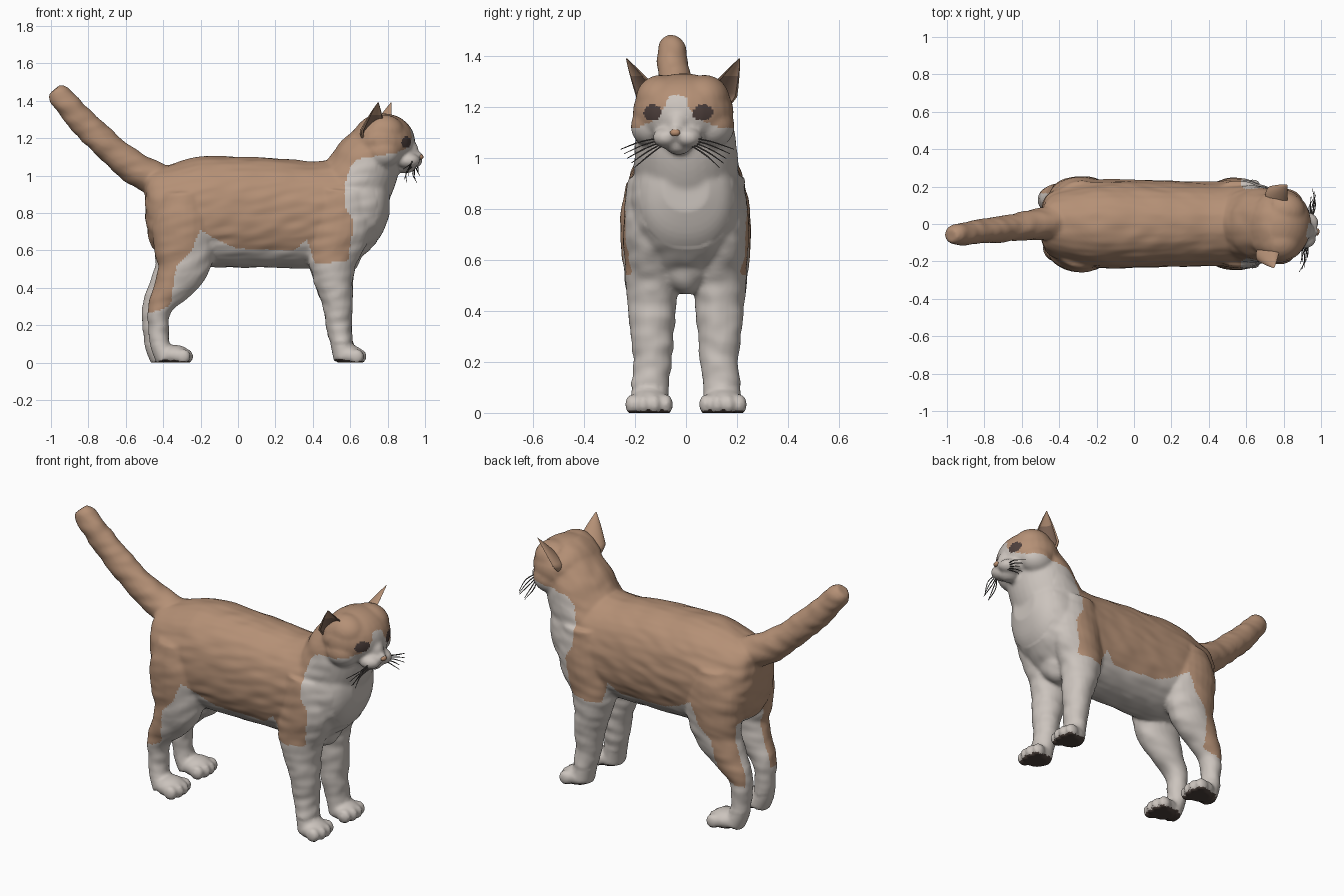
import bpy, bmesh, math
from mathutils import Vector, Matrix, noise

if "Cube" in bpy.data.objects:
    bpy.data.objects.remove(bpy.data.objects["Cube"])

# ---------- materials ----------
def material(name, rgb):
    m = bpy.data.materials.new(name)
    m.diffuse_color = (*rgb, 1)
    m.use_nodes = True
    m.node_tree.nodes["Principled BSDF"].inputs["Base Color"].default_value = m.diffuse_color
    return m

TAN = material("tan fur", (0.46, 0.28, 0.18))
WHITE = material("white fur", (0.60, 0.55, 0.51))
DARK = material("dark eye", (0.075, 0.05, 0.045))
PAD = material("paw pad", (0.07, 0.05, 0.042))
INNER = material("inner ear", (0.25, 0.155, 0.11))
NOSE = material("nose pink", (0.48, 0.27, 0.16))
WHISKER = material("whisker grey", (0.09, 0.08, 0.075))

# ---------- helpers ----------
TURN = math.radians(-9)          # the head is turned slightly
FWD = Vector((math.cos(TURN), math.sin(TURN), 0))
LEFT = Vector((-math.sin(TURN), math.cos(TURN), 0))
HEAD = Vector((0.77, -0.01, 0))

def head_point(f, l, z):
    return HEAD + FWD * f + LEFT * l + Vector((0, 0, z))

def interp(v, table):
    if v <= table[0][0]:
        return table[0][1]
    for (a, p), (b, q) in zip(table, table[1:]):
        if v <= b:
            return p + (q - p) * (v - a) / (b - a)
    return table[-1][1]

def catmull(keys, steps):
    k = [keys[0]] + list(keys) + [keys[-1]]
    out = []
    for i in range(1, len(k) - 2):
        for s in range(steps):
            t = s / steps
            out.append([0.5 * (2 * b + (c - a) * t + (2 * a - 5 * b + 4 * c - d) * t * t
                               + (3 * b - a - 3 * c + d) * t ** 3)
                        for a, b, c, d in zip(*k[i - 1:i + 3])])
    return out + [list(keys[-1])]

def skin(bm, rings):
    """Join rings of points into a closed tube; faces store their place in the ring."""
    vs = [[bm.verts.new(p) for p in r] for r in rings]
    n = len(vs[0])
    for a, b in zip(vs, vs[1:]):
        for i in range(n):
            bm.faces.new((a[i], a[(i + 1) % n], b[(i + 1) % n], b[i])).material_index = i
    bm.faces.new(vs[0][::-1])
    bm.faces.new(vs[-1])

def loft(bm, keys, n=32, steps=5, power=2.0, axis=None):
    """Keys are x, y, z, half width across, half depth; axis fixes the ring direction."""
    pts = catmull(keys, steps)
    rings = []
    for i, (x, y, z, a, b) in enumerate(pts):
        t = axis or (Vector(pts[min(i + 1, len(pts) - 1)][:3]) - Vector(pts[max(i - 1, 0)][:3])).normalized()
        ref = Vector((0, 1, 0)) if abs(t.y) < 0.9 else Vector((1, 0, 0))
        side = (ref - t * t.dot(ref)).normalized()
        up = t.cross(side)
        ring = []
        for j in range(n):
            c, s = math.cos(math.tau * j / n), math.sin(math.tau * j / n)
            c = math.copysign(abs(c) ** (2 / power), c)
            s = math.copysign(abs(s) ** (2 / power), s)
            ring.append(Vector((x, y, z)) + side * c * max(a, .001) + up * s * max(b, .001))
        rings.append(ring)
    skin(bm, rings)

def ball(bm, centre, radii, turn=0.0):
    m = Matrix.Translation(centre) @ Matrix.Rotation(turn, 4, 'Z') @ Matrix.Diagonal((*radii, 1))
    bmesh.ops.create_uvsphere(bm, u_segments=24, v_segments=16, radius=1, matrix=m)

def make_object(name, bm, mats):
    bmesh.ops.recalc_face_normals(bm, faces=bm.faces)
    me = bpy.data.meshes.new(name)
    bm.to_mesh(me)
    bm.free()
    ob = bpy.data.objects.new(name, me)
    bpy.context.scene.collection.objects.link(ob)
    for m in mats:
        me.materials.append(m)
    me.polygons.foreach_set("use_smooth", [True] * len(me.polygons))
    return ob

# ---------- body volumes ----------
bm = bmesh.new()
# torso
loft(bm, [(-.495, 0, .87, .08, .09), (-.465, 0, .83, .155, .20), (-.38, 0, .81, .20, .245),
          (-.2, 0, .81, .235, .292), (0, 0, .805, .235, .298), (.2, 0, .80, .23, .293),
          (.4, 0, .79, .225, .285), (.55, 0, .79, .225, .295), (.68, 0, .835, .21, .25),
          (.765, 0, .86, .165, .18), (.81, 0, .88, .09, .09)], power=2.2, axis=Vector((1, 0, 0)))
# neck
loft(bm, [(.54, 0, .82, .21, .20), (.64, 0, .97, .205, .195), (.70, -.005, 1.10, .193, .175),
          (.74, -.01, 1.2, .16, .13)])
# chest between the front legs
ball(bm, (.55, 0, .62), (.12, .12, .155))
# tail
loft(bm, [(-.36, .01, .95, .09, .09), (-.50, .0, 1.01, .084, .09), (-.62, -.015, 1.09, .074, .083),
          (-.73, -.03, 1.19, .069, .077), (-.83, -.042, 1.285, .065, .073), (-.90, -.052, 1.37, .062, .068),
          (-.955, -.058, 1.43, .055, .062), (-.98, -.06, 1.46, .035, .04)], n=24)
# skull, bridge, nose tip and chin
for f, z, r in [(.005, 1.18, (.172, .20, .153)), (.12, 1.135, (.078, .055, .065)),
                (.187, 1.105, (.035, .026, .024)), (.125, 1.045, (.058, .05, .032))]:
    ball(bm, head_point(f, 0, z), r, TURN)
# cheeks, brows and muzzle
for s in (-1, 1):
    ball(bm, head_point(.02, s * .12, 1.125), (.10, .085, .085), TURN)
    ball(bm, head_point(.02, s * .085, 1.232), (.115, .10, .095), TURN)
    ball(bm, head_point(.147, s * .043, 1.08), (.066, .055, .042), TURN)
# legs and paws
for s in (-1, 1):
    dx = -.03 if s > 0 else 0
    loft(bm, [(.56, s * .12, .92, .11, .15), (.55, s * .13, .74, .117, .17), (.51, s * .132, .58, .108, .14),
              (.51, s * .131, .46, .1, .11), (.53, s * .132, .33, .088, .083), (.54, s * .132, .2, .076, .07),
              (.555, s * .14, .1, .073, .06), (.57, s * .145, .02, .077, .06)], n=24)
    loft(bm, [(-.28, s * .13, .90, .10, .13), (-.285, s * .14, .76, .117, .17), (-.285, s * .14, .62, .112, .165),
              (-.30 + dx / 2, s * .138, .50, .10, .14), (-.36 + dx, s * .135, .39, .085, .095),
              (-.418 + dx, s * .132, .29, .068, .066), (-.425 + dx, s * .13, .18, .06, .054),
              (-.415 + dx, s * .135, .09, .062, .053), (-.38 + dx, s * .14, .02, .07, .06)], n=24)
    for px in (.592, -.335 + dx):
        ball(bm, (px, s * .145, .04), (.082, .082, .055))
        for i in range(4):
            k = i - 1.5
            ball(bm, (px + .058 - .007 * k * k, s * .145 + k * .044, .033), (.04, .028, .041))

# fuse the volumes into one smooth skin
body = make_object("cat_body", bm, [])
mod = body.modifiers.new("fuse", 'REMESH')
mod.mode = 'VOXEL'
mod.voxel_size = 0.0105
mod = body.modifiers.new("relax", 'SMOOTH')
mod.factor = 0.5
mod.iterations = 5
dg = bpy.context.evaluated_depsgraph_get()
me = bpy.data.meshes.new_from_object(body.evaluated_get(dg))
body.modifiers.clear()
body.data = me
me.name = "cat_body"

# fur relief and flat soles
normals = [v.normal.copy() for v in me.vertices]
for v, n in zip(me.vertices, normals):
    c = v.co
    if c.x < .74 and c.z > .1:
        h = noise.noise(Vector((c.x * 7 + c.z * 4, c.y * 14, c.z * 20 - c.x * 5)))
        v.co = c + n * h * .006
    v.co.z = max(v.co.z, 0.0)
me.update()

# ---------- coat pattern ----------
BELLY = [(-.6, .24), (-.42, .28), (-.36, .31), (-.33, .52), (-.25, .60), (-.2, .71), (-.1, .65),
         (0, .61), (.3, .60), (.37, .66), (.41, .53), (.57, .54), (.7, .6)]
CHEST = [(.5, .58), (.75, .62), (.84, .57), (.95, .57), (1.05, .60), (1.09, .64), (1.12, .84), (1.13, 2)]
BLAZE = [(1.05, .3), (1.1, .24), (1.125, .15), (1.15, .09), (1.2, .048), (1.24, .035), (1.25, 0)]

def coat(c, n):
    rel = c - HEAD
    f, l = rel.dot(FWD), abs(rel.dot(LEFT))
    if c.z < .03 and n.z < -.6:
        return 3
    if f > .05 and c.z > 1.03:
        if ((l - .1) / .038) ** 2 + ((c.z - 1.178) / .031) ** 2 < 1:
            return 2
        if l < interp(c.z, BLAZE):
            return 1
    # inner legs are white, further round on the left hind leg
    if abs(c.y) < .1 and c.z < .6 or .0 < c.y < .165 and c.x < -.3 and c.z < .61:
        return 1
    return 0 if c.z > interp(c.x, BELLY) and c.x < interp(c.z, CHEST) else 1

for m in (TAN, WHITE, DARK, PAD):
    me.materials.append(m)
for p in me.polygons:
    p.material_index = coat(p.center, p.normal)
    p.use_smooth = True

# ---------- ears: crescent section drawn out to a tip ----------
for s, name in ((-1, "ear_right"), (1, "ear_left")):
    bm = bmesh.new()
    d = FWD * .72 + LEFT * s * .69
    w = FWD * -.69 + LEFT * s * .72
    rings = []
    N = 12
    for i in range(15):
        v = i / 14
        k = max((1 - v) ** .85, .03) * min(1, .65 + 1.6 * v)
        base = head_point(-.035 + .05 * v, s * (.12 + .105 * v), 1.20 + .192 * v)
        arc = [math.pi * (j / N - .5) for j in range(N + 1)]
        outer = [base + (w * math.sin(t) * .1 - d * math.cos(t) * .07) * k for t in arc]
        inner = [base + (w * math.sin(t) * .085 - d * (math.cos(t) * .035 - .004)) * k for t in reversed(arc)]
        rings.append(outer + inner)
    skin(bm, rings)
    for fc in bm.faces:
        inside = N < fc.material_index < 2 * N + 1
        fc.material_index = 1 if inside and fc.calc_center_median().z < 1.33 else 0
    ear = make_object(name, bm, [TAN, INNER])
    bpy.context.view_layer.objects.active = ear
    ear.select_set(True)
    bpy.ops.object.shade_smooth_by_angle(angle=math.radians(50))
    ear.select_set(False)

# ---------- nose ----------
bm = bmesh.new()
ball(bm, head_point(.21, 0, 1.1), (.014, .02, .014), TURN)
make_object("nose", bm, [NOSE])

# ---------- whiskers ----------
bm = bmesh.new()
for s in (-1, 1):
    for i in range(5):
        a = head_point(.17, s * .06, 1.08 - .008 * i)
        b = head_point(.18 - .008 * i, s * (.14 - .006 * i), 1.065 - .014 * i)
        c = head_point(.15 + .012 * (i % 3), s * (.225 - .014 * i), 1.035 - .018 * i)
        loft(bm, [(*a, .003, .003), (*b, .003, .003), (*c, .0015, .0015)], n=6, steps=5)
for fc in bm.faces:
    fc.material_index = 0
make_object("whiskers", bm, [WHISKER])
